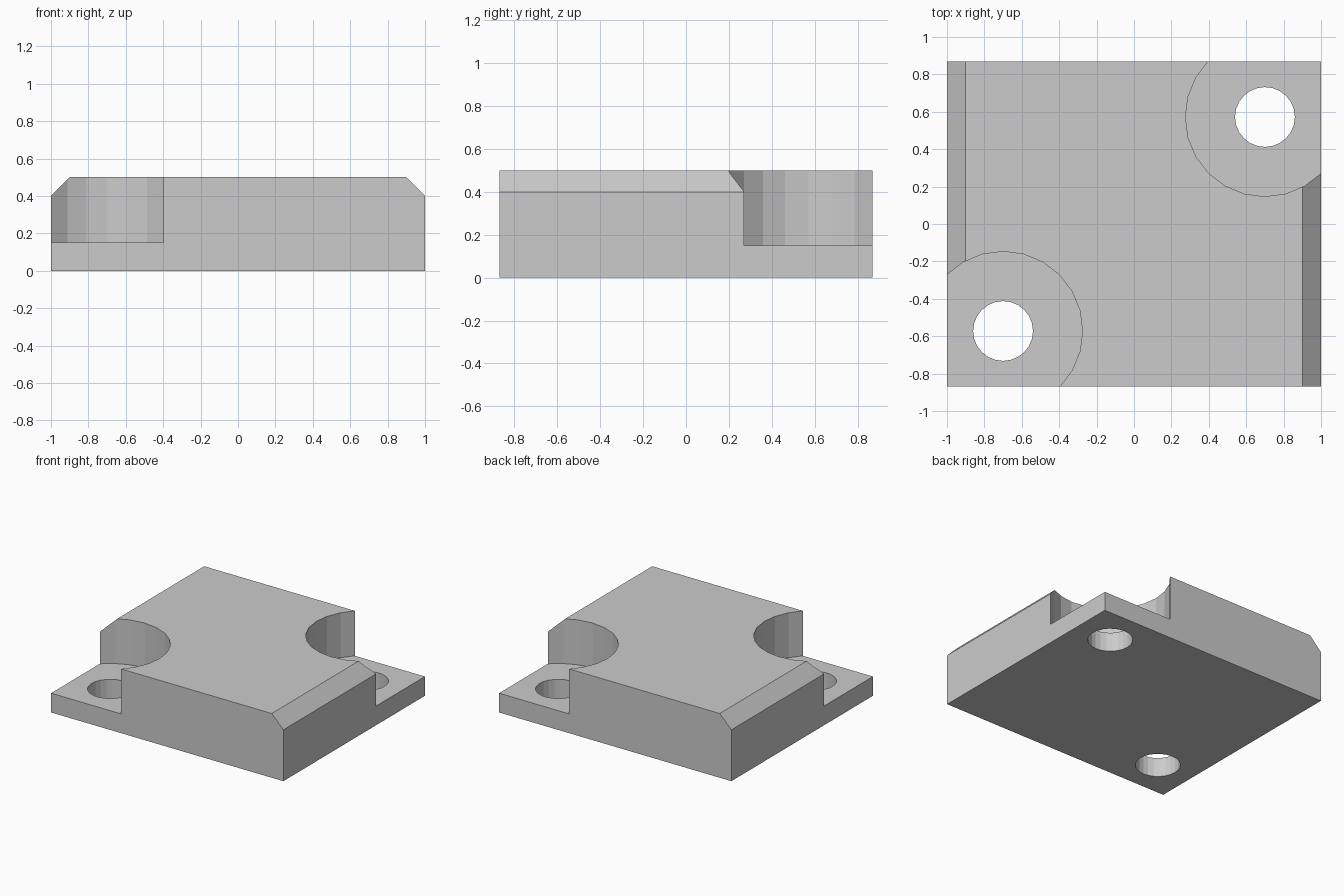
import bpy, bmesh
from mathutils import Matrix

if "Cube" in bpy.data.objects:
    bpy.data.objects.remove(bpy.data.objects["Cube"])

HALF_Y = 0.87


def make_object(name, bm):
    bmesh.ops.recalc_face_normals(bm, faces=bm.faces)
    mesh = bpy.data.meshes.new(name)
    bm.to_mesh(mesh)
    bm.free()
    obj = bpy.data.objects.new(name, mesh)
    bpy.context.collection.objects.link(obj)
    return obj


def cut_cylinder(target, x, y, radius, z0, z1):
    bm = bmesh.new()
    bmesh.ops.create_cone(bm, cap_ends=True, segments=24, radius1=radius, radius2=radius,
                          depth=z1 - z0, matrix=Matrix.Translation((x, y, (z0 + z1) / 2)))
    cutter = make_object("cutter", bm)
    cutter.hide_render = True
    mod = target.modifiers.new("cut", "BOOLEAN")
    mod.operation = "DIFFERENCE"
    mod.solver = "EXACT"
    mod.object = cutter
    bpy.context.view_layer.objects.active = target
    bpy.ops.object.modifier_apply(modifier=mod.name)
    bpy.data.objects.remove(cutter)


# Plate: chamfered profile extruded front to back
profile = [(-1, 0), (1, 0), (1, 0.4), (0.9, 0.5), (-0.9, 0.5), (-1, 0.4)]
bm = bmesh.new()
face = bm.faces.new([bm.verts.new((x, -HALF_Y, z)) for x, z in profile])
ext = bmesh.ops.extrude_face_region(bm, geom=[face], use_keep_orig=True)
bmesh.ops.translate(bm, vec=(0, 2 * HALF_Y, 0),
                    verts=[v for v in ext["geom"] if isinstance(v, bmesh.types.BMVert)])
plate = make_object("mounting_plate", bm)

# Corner pockets and screw holes at two opposite corners
for s in (-1, 1):
    cut_cylinder(plate, 0.7 * s, 0.572 * s, 0.425, 0.15, 0.8)
    cut_cylinder(plate, 0.7 * s, 0.572 * s, 0.16, -0.1, 0.3)
